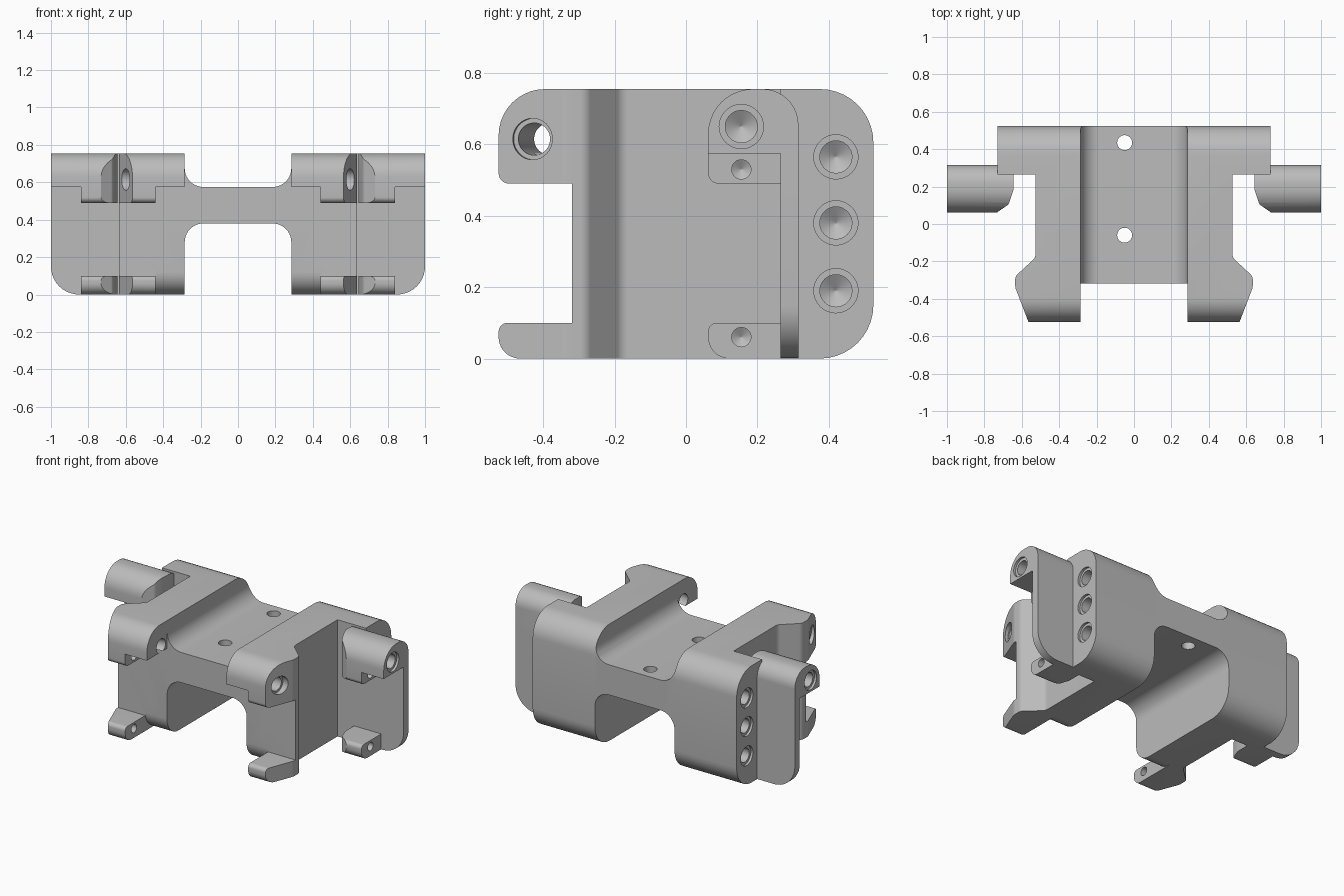
import bpy, bmesh, math
from mathutils import Vector, Matrix

if "Cube" in bpy.data.objects:
    bpy.data.objects.remove(bpy.data.objects["Cube"], do_unlink=True)

grey = bpy.data.materials.new("plain_grey")
grey.use_nodes = True
COLOR = (0.5, 0.5, 0.5, 1)
grey.diffuse_color = COLOR
grey.node_tree.nodes["Principled BSDF"].inputs["Base Color"].default_value = COLOR


def fillet(points, steps=10):
    """Round the corners given as (a, b, radius)."""
    out = []
    n = len(points)
    for i, p in enumerate(points):
        c = Vector(p[:2])
        if len(p) < 3:
            out.append(c)
            continue
        u = (Vector(points[i - 1][:2]) - c).normalized()
        v = (Vector(points[(i + 1) % n][:2]) - c).normalized()
        half = u.angle(v) / 2
        centre = c + (u + v).normalized() * p[2] / math.sin(half)
        start = c + u * p[2] / math.tan(half) - centre
        end = c + v * p[2] / math.tan(half) - centre
        total = start.angle(end)
        for k in range(steps + 1):
            t = k / steps
            out.append(centre + (start * math.sin((1 - t) * total)
                                 + end * math.sin(t * total)) / math.sin(total))
    return out


def make(name, bm):
    bmesh.ops.recalc_face_normals(bm, faces=bm.faces)
    mesh = bpy.data.meshes.new(name)
    bm.to_mesh(mesh)
    bm.free()
    mesh.materials.append(grey)
    obj = bpy.data.objects.new(name, mesh)
    bpy.context.collection.objects.link(obj)
    return obj


def prism(name, axis, lo, hi, points):
    """Extrude a rounded outline along one axis."""
    place = {"x": lambda a, b, t: (t, a, b),
             "y": lambda a, b, t: (a, t, b),
             "z": lambda a, b, t: (a, b, t)}[axis]
    bm = bmesh.new()
    face = bm.faces.new([bm.verts.new(place(p.x, p.y, lo)) for p in fillet(points)])
    ext = bmesh.ops.extrude_face_region(bm, geom=[face])
    verts = [g for g in ext["geom"] if isinstance(g, bmesh.types.BMVert)]
    bmesh.ops.translate(bm, verts=verts, vec=Vector(place(0, 0, hi - lo)))
    return make(name, bm)


def drill(rings, matrix, sides=32):
    """Turned cutter: (depth, radius) rings, bored along local -z."""
    bm = bmesh.new()
    loops = [[bm.verts.new(matrix @ Vector((r * math.cos(a), r * math.sin(a), -d)))
              for a in [2 * math.pi * k / sides for k in range(sides)]]
             for d, r in rings]
    for A, B in zip(loops, loops[1:]):
        for k in range(sides):
            j = (k + 1) % sides
            bm.faces.new((A[k], A[j], B[j], B[k]))
    bm.faces.new(loops[0])
    bm.faces.new(loops[-1])
    return make("drill", bm)


def side_hole(x, y, z, r, depth, rim=0, facing=1):
    """Blind hole with a pointed end and an optional stepped rim."""
    rings = [(-0.05, r + rim)]
    if rim:
        rings += [(0.015, r + rim), (0.015, r)]
    rings += [(depth, r), (depth + r * 0.6, r * 0.02)]
    turn = Matrix.Rotation(facing * math.pi / 2, 4, "Y")
    return drill(rings, Matrix.Translation((x, y, z)) @ turn)


def modify(obj, kind, **settings):
    mod = obj.modifiers.new(kind.lower(), kind)
    for key, value in settings.items():
        setattr(mod, key, value)
    bpy.ops.object.select_all(action="DESELECT")
    bpy.context.view_layer.objects.active = obj
    obj.select_set(True)
    bpy.ops.object.modifier_apply(modifier=mod.name)


def boolean(obj, cutter, operation="DIFFERENCE"):
    cutter.hide_render = True
    modify(obj, "BOOLEAN", object=cutter, operation=operation, solver="EXACT")
    bpy.data.objects.remove(cutter, do_unlink=True)


def finish(obj, mirror=True):
    if mirror:
        modify(obj, "MIRROR", use_axis=(True, False, False), use_mirror_merge=False)
    bpy.ops.object.select_all(action="DESELECT")
    bpy.context.view_layer.objects.active = obj
    obj.select_set(True)
    bpy.ops.object.shade_smooth_by_angle(angle=math.radians(30))


# Side blocks: side profile with the front notch, trimmed to the plan outline
block = prism("side_block", "x", 0.285, 0.8, [
    (-0.525, 0, 0.06), (-0.525, 0.1, 0.025), (-0.32, 0.1), (-0.32, 0.49),
    (-0.525, 0.49, 0.03), (-0.525, 0.755, 0.13), (0.525, 0.755, 0.15),
    (0.525, 0, 0.15)])
boolean(block, prism("plan", "z", -0.1, 0.9, [
    (0.2, -0.6), (0.535, -0.6), (0.635, -0.34, 0.06), (0.635, -0.28, 0.04),
    (0.527, -0.18, 0.04), (0.527, 0.265), (0.73, 0.265), (0.73, 0.6), (0.2, 0.6)]),
    "INTERSECT")
# Stepped inner part of the front jaws
boolean(block, prism("inner_step", "x", 0.2, 0.44, [
    (-0.6, -0.1), (-0.6, 0.575), (-0.32, 0.575), (-0.32, 0, 0.12),
    (-0.19, 0), (-0.19, -0.1)]))
# Holes in the outer face and the jaws
for z in (0.19, 0.38, 0.565):
    boolean(block, side_hole(0.73, 0.42, z, 0.045, 0.2, 0.017))
for z in (0.53, 0.06):
    boolean(block, side_hole(0.44, -0.435, z, 0.027, 0.1, 0, -1))
slant = (Matrix.Translation((0.6, -0.43, 0.615)) @ Matrix.Rotation(math.radians(-9), 4, "Z")
         @ Matrix.Rotation(math.pi / 2, 4, "Y"))
boolean(block, drill([(-0.15, 0.058), (0.03, 0.058), (0.03, 0.045), (0.5, 0.045)], slant))
finish(block)

# Bridge with filleted channels above and below
T, M = 0.755, 0.3
bridge = prism("bridge", "y", -0.317, 0.525, [
    (M, 0.25), (M, 0.7), (0.285, 0.7), (0.285, 0.575, 0.1), (-0.285, 0.575, 0.1),
    (-0.285, 0.7), (-M, 0.7), (-M, 0.25), (-0.285, 0.25), (-0.285, 0.38, 0.1),
    (0.285, 0.38, 0.1), (0.285, 0.25)])
# keep the blended ends inside the rounded rear of the blocks
boolean(bridge, prism("rear_round", "x", -1, 1, [
    (-0.6, -0.1), (-0.6, T), (0.525, T, 0.15), (0.525, -0.1)]), "INTERSECT")
for y in (0.435, -0.06):
    boolean(bridge, drill([(-0.3, 0.04), (0.3, 0.04)], Matrix.Translation((-0.05, y, 0.48))))
finish(bridge, False)

# Wing plates
finish(prism("wing_plate", "y", 0.265, 0.315, [
    (0.5, 0), (1, 0, 0.15), (1, 0.655), (0.5, 0.655)]))


def trim_corner(obj):
    boolean(obj, prism("corner", "z", -0.1, 0.9, [
        (0.6, 0), (0.76, 0), (0.735, 0.06), (0.67, 0.105, 0.03), (0.645, 0.18), (0.6, 0.18)]))


# Upper wing lobes
lobe = prism("wing_lobe", "x", 0.645, 1, [
    (0.062, 0.49, 0.03), (0.062, T, 0.125), (0.315, T, 0.1), (0.315, 0.49)])
boolean(lobe, prism("outer_step", "x", 0.84, 1.1, [
    (0, 0.4), (0, 0.575), (0.265, 0.575), (0.265, 0.4)]))
trim_corner(lobe)
boolean(lobe, side_hole(1, 0.155, 0.65, 0.045, 0.22, 0.017))
boolean(lobe, side_hole(0.84, 0.155, 0.53, 0.027, 0.1))
finish(lobe)

# Lower wing tabs
tab = prism("wing_tab", "x", 0.645, 0.84, [
    (0.062, 0, 0.06), (0.062, 0.1, 0.025), (0.3, 0.1), (0.3, 0)])
trim_corner(tab)
boolean(tab, side_hole(0.84, 0.155, 0.06, 0.027, 0.1))
finish(tab)
